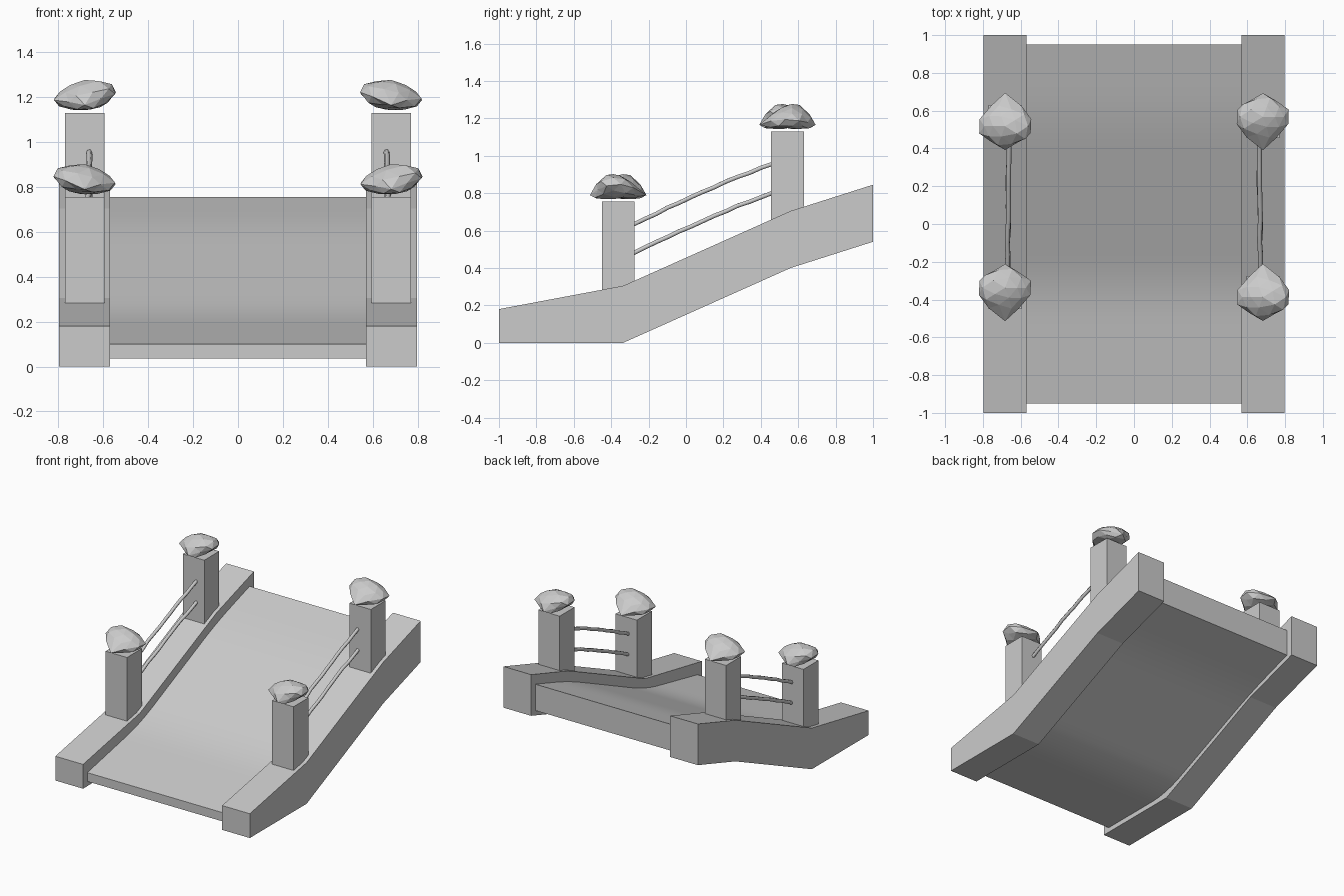
import bpy, bmesh, math, random
from mathutils import Vector

if "Cube" in bpy.data.objects:
    bpy.data.objects.remove(bpy.data.objects["Cube"])


def make_object(name, bm):
    bmesh.ops.recalc_face_normals(bm, faces=bm.faces)
    mesh = bpy.data.meshes.new(name)
    bm.to_mesh(mesh)
    bm.free()
    ob = bpy.data.objects.new(name, mesh)
    bpy.context.collection.objects.link(ob)
    return ob


def extrude_profile(name, profile, x0, x1):
    """Extrude a (y, z) outline along x."""
    bm = bmesh.new()
    face = bm.faces.new([bm.verts.new((x0, y, z)) for y, z in profile])
    out = bmesh.ops.extrude_face_region(bm, geom=[face])
    verts = [g for g in out["geom"] if isinstance(g, bmesh.types.BMVert)]
    bmesh.ops.translate(bm, verts=verts, vec=(x1 - x0, 0, 0))
    return make_object(name, bm)


def line_z(points, y):
    """Height of a polyline at y."""
    for (y0, z0), (y1, z1) in zip(points, points[1:]):
        if y <= y1:
            break
    return z0 + (z1 - z0) * (y - y0) / (y1 - y0)


def smooth_line(points, n=28, width=0.14):
    """Polyline sampled with its corners rounded off."""
    result = []
    for i in range(n + 1):
        y = -0.95 + 1.9 * i / n
        w = min(width, 0.95 - abs(y))
        result.append((y, sum(line_z(points, y + w * k / 4) for k in range(-4, 5)) / 9))
    return result


# Deck: smoothly curved slab between the kerbs
top = smooth_line([(-0.95, 0.10), (-0.34, 0.225), (0.56, 0.63), (0.95, 0.755)])
under = smooth_line([(-0.95, 0.035), (-0.34, 0.035), (0.56, 0.43), (0.95, 0.56)])
deck = extrude_profile("deck", top + under[::-1], -0.575, 0.575)
bpy.context.view_layer.objects.active = deck
deck.select_set(True)
bpy.ops.object.shade_smooth_by_angle(angle=math.radians(30))

# Kerb beams with angular bends
KERB = [(-1, 0), (-0.335, 0), (0.56, 0.40), (1, 0.54),
        (1, 0.845), (0.56, 0.705), (-0.335, 0.305), (-1, 0.18)]
for side, sx in (("left", -1), ("right", 1)):
    extrude_profile(side + "_kerb", KERB, sx * 0.57, sx * 0.797)


# Cap stone: faceted boulder with a side lobe, drooping over the post
def cap_stone(name, location, turned):
    rng = random.Random(11)
    bm = bmesh.new()
    bmesh.ops.create_icosphere(bm, subdivisions=2, radius=1)
    lobe = Vector((0.22, -0.97, -0.1)).normalized()
    for v in bm.verts:
        d = v.co.normalized()
        r = rng.uniform(0.88, 1.1)
        bulge = max(0, d.dot(lobe)) ** 5
        x = d.x * 0.135 * r
        y = 0.025 + d.y * (0.115 * r + 0.06 * bulge)
        z = 0.078 + d.z * 0.07 * r - 0.1 * x - 1.9 * y * y
        v.co = (x, y, max(z, 0.004 + rng.uniform(0, 0.015)))
    ob = make_object(name, bm)
    ob.location = location
    ob.rotation_euler.z = math.pi if turned else 0


# Rope: thin six-sided tube with a slight wobble
def rope(name, sx, z0, seed):
    rng = random.Random(seed)
    curve = bpy.data.curves.new(name, "CURVE")
    curve.dimensions = "3D"
    curve.bevel_depth = 0.013
    curve.bevel_resolution = 1
    curve.use_fill_caps = True
    spline = curve.splines.new("POLY")
    n = 12
    spline.points.add(n)
    for i, p in enumerate(spline.points):
        t = i / n
        p.co = (sx * (0.67 - 0.008 * t) + rng.uniform(-0.003, 0.003),
                -0.285 + 0.75 * t,
                z0 + 0.33 * t + 0.012 * math.sin(math.pi * t) + rng.uniform(-0.003, 0.003), 1)
    ob = bpy.data.objects.new(name, curve)
    bpy.context.collection.objects.link(ob)


# Posts, caps and ropes on both sides
for side, sx in (("left", -1), ("right", 1)):
    for end, y0, z0, z1 in (("front", -0.45, 0.22, 0.755), ("back", 0.455, 0.60, 1.13)):
        y1 = y0 + 0.175
        outline = [(y0, z0), (y1, z0), (y1, z1), (y0, z1)]
        extrude_profile(f"{side}_{end}_post", outline, sx * 0.595, sx * 0.77)
        turned = (side == "left") == (end == "back")
        cap_stone(f"{side}_{end}_cap_stone", (sx * 0.6825, y0 + 0.0875, z1), turned)
    rope(side + "_upper_rope", sx, 0.63, 3)
    rope(side + "_lower_rope", sx, 0.475, 5)
